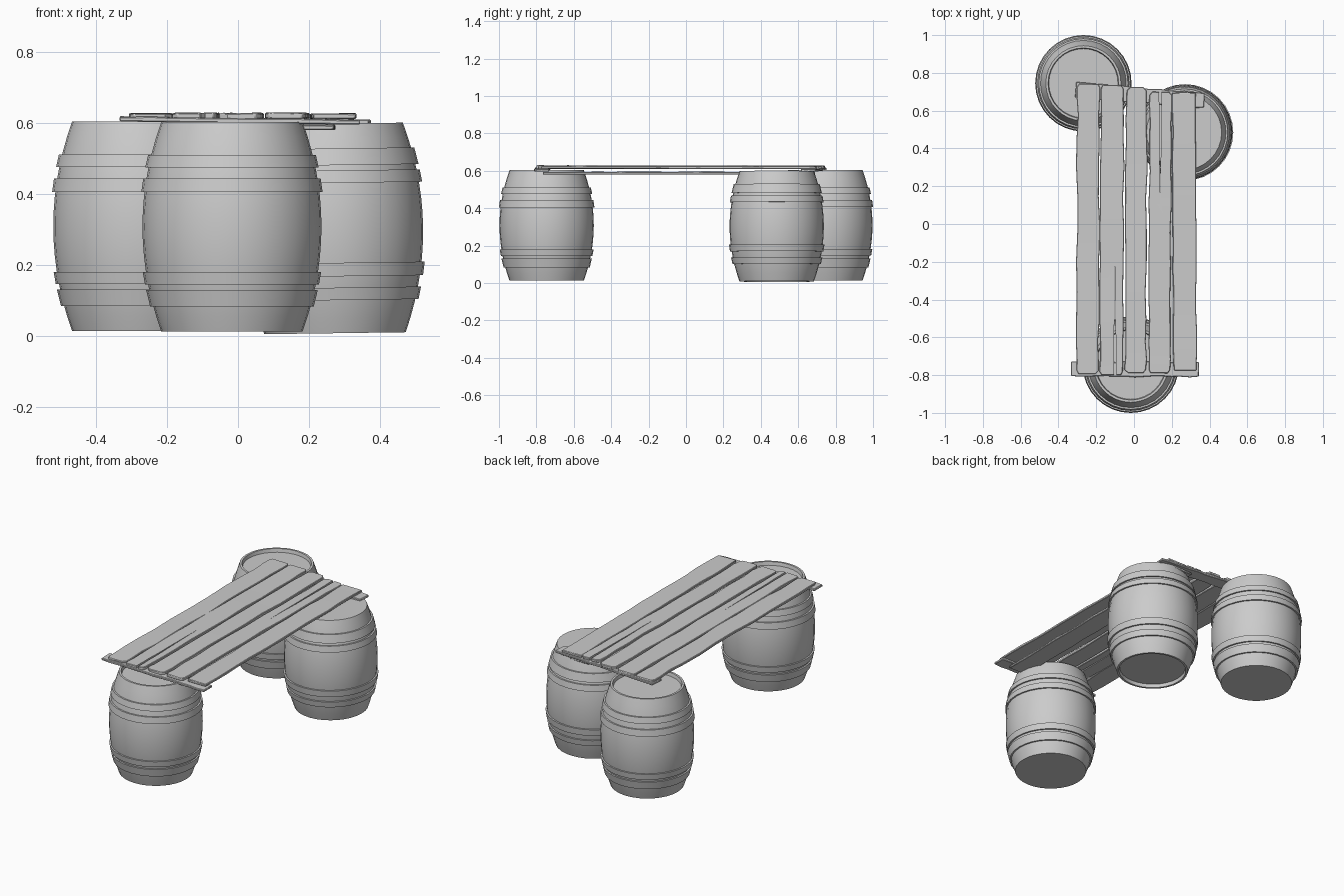
import bpy, bmesh, math, random
from mathutils import Vector, Matrix

random.seed(7)
cube = bpy.data.objects.get("Cube")
if cube:
    bpy.data.objects.remove(cube, do_unlink=True)

GREY = (0.6, 0.6, 0.6, 1)
grey = bpy.data.materials.new("weathered grey")
grey.use_nodes = True
grey.diffuse_color = GREY
grey.node_tree.nodes["Principled BSDF"].inputs["Base Color"].default_value = GREY


def add_object(name, bm):
    bmesh.ops.recalc_face_normals(bm, faces=bm.faces)
    mesh = bpy.data.meshes.new(name)
    bm.to_mesh(mesh)
    bm.free()
    mesh.materials.append(grey)
    obj = bpy.data.objects.new(name, mesh)
    bpy.context.collection.objects.link(obj)
    return obj


def smooth(obj, degrees):
    bpy.ops.object.select_all(action="DESELECT")
    obj.select_set(True)
    bpy.context.view_layer.objects.active = obj
    bpy.ops.object.shade_smooth_by_angle(angle=math.radians(degrees))


def lathe(name, profile, closed=False, sides=32):
    """Spin (radius, height) points round the z axis."""
    bm = bmesh.new()
    verts = [bm.verts.new((r, 0, z)) for r, z in profile]
    edges = [bm.edges.new(pair) for pair in zip(verts, verts[1:])]
    if closed:
        edges.append(bm.edges.new((verts[-1], verts[0])))
    bmesh.ops.spin(bm, geom=verts + edges, cent=(0, 0, 0), axis=(0, 0, 1),
                   angle=math.tau, steps=sides, use_duplicate=False)
    bmesh.ops.remove_doubles(bm, verts=bm.verts, dist=0.0005)
    obj = add_object(name, bm)
    smooth(obj, 30)
    return obj


# Barrels: bulging staves, a recessed lid and four hoops
HEIGHT = 0.59


def bulge(z):
    t = 2 * z / HEIGHT - 1
    return 0.252 - 0.053 * abs(t) ** 2.0


HOOPS = ((0.07, 0.117), (0.132, 0.167), (0.392, 0.43), (0.462, 0.497))


def barrel(name, place):
    staves = [(bulge(i * HEIGHT / 14), i * HEIGHT / 14) for i in range(15)]
    profile = [(0, 0)] + staves + [(0.187, HEIGHT), (0.183, HEIGHT - 0.02), (0, HEIGHT - 0.02)]
    parts = [lathe(name + "_body", profile)]
    for n, (low, high) in enumerate(HOOPS):
        out, inn = 0.009, -0.005
        section = [(bulge(low) + out, low), (bulge(high) + out, high),
                   (bulge(high) + inn, high), (bulge(low) + inn, low)]
        parts.append(lathe(f"{name}_hoop_{n + 1}", section, closed=True))
    for part in parts:
        part.matrix_world = place


barrel("front_barrel", Matrix.Translation((-0.017, -0.745, 0.013)))
barrel("back_barrel", Matrix.Translation((-0.268, 0.745, 0.014)))
# The third barrel stands upside down and leans a little
barrel("side_barrel", Matrix.Translation((0.265, 0.485, 0.598))
       @ Matrix.Rotation(math.radians(-0.8), 4, "Y") @ Matrix.Rotation(math.pi, 4, "X"))


def board(name, start, end, width, thick, wobble=0.005, rounded=0.0, steps=14):
    """A rough board between two centre points, with wavering edges."""
    start, end = Vector(start), Vector(end)
    along = (end - start).normalized()
    side = along.cross(Vector((0, 0, 1))).normalized()
    up = side.cross(along)
    bm = bmesh.new()
    rings = []
    for i in range(steps + 1):
        t = i / steps
        if rounded:
            t = 0.5 - 0.5 * math.cos(math.pi * t)
        centre = start.lerp(end, t)
        shrink = rounded if i in (0, steps) else 0
        left = width / 2 - shrink + random.uniform(-wobble, wobble)
        right = width / 2 - shrink + random.uniform(-wobble, wobble)
        lift = random.uniform(-0.0015, 0.0015)
        rings.append([bm.verts.new(centre + side * s + up * h) for s, h in (
            (-left, -thick / 2), (right, -thick / 2),
            (right, thick / 2 + lift), (-left, thick / 2 - lift))])
    for a, b in zip(rings, rings[1:]):
        for k in range(4):
            bm.faces.new((a[k], a[(k + 1) % 4], b[(k + 1) % 4], b[k]))
    bm.faces.new(rings[0])
    bm.faces.new(rings[-1])
    obj = add_object(name, bm)
    bevel = obj.modifiers.new("worn edges", "BEVEL")
    bevel.width = 0.003
    bevel.limit_method = "ANGLE"
    bevel.angle_limit = math.radians(50)
    smooth(obj, 30)
    return obj


def crack(obj, mouth, tip, gap):
    """Split a board with a narrow wedge."""
    bm = bmesh.new()
    rings = [[bm.verts.new((x, y, z)) for x, y in (
        (mouth[0] - gap, mouth[1]), (mouth[0] + gap, mouth[1]), tip)] for z in (0.55, 0.7)]
    bm.faces.new(rings[0])
    bm.faces.new(rings[1])
    for k in range(3):
        j = (k + 1) % 3
        bm.faces.new((rings[0][k], rings[0][j], rings[1][j], rings[1][k]))
    cutter = add_object(obj.name + "_crack_cutter", bm)
    cutter.hide_render = True
    cutter.hide_set(True)
    cutter.display_type = "WIRE"
    split = obj.modifiers.new("crack", "BOOLEAN")
    split.operation = "DIFFERENCE"
    split.object = cutter


# Long planks of the table top
Z = 0.619
outer_left = board("plank_1", (-0.248, -0.795, Z), (-0.24, 0.742, Z), 0.122, 0.015, 0.006, 0.014)
split_left = board("plank_2", (-0.12, -0.8, Z + 0.001), (-0.115, 0.735, Z), 0.124, 0.017, 0.004, 0.012)
middle = board("plank_3", (0.008, -0.79, Z), (0.014, 0.725, Z), 0.113, 0.017, 0.005, 0.02)
split_right = board("plank_4", (0.134, -0.79, Z + 0.001), (0.142, 0.7, Z), 0.116, 0.016, 0.004, 0.014)
outer_right = board("plank_5", (0.27, -0.775, Z), (0.265, 0.695, Z - 0.002), 0.123, 0.015, 0.003)
crack(split_left, (-0.1, -0.83), (-0.102, -0.22), 0.007)
crack(split_right, (0.14, 0.73), (0.138, 0.1), 0.007)

# Battens under both ends, and a loose board underneath
board("front_batten", (-0.333, -0.768, 0.611), (0.343, -0.771, 0.602), 0.078, 0.014, 0.004)
board("back_batten", (-0.309, 0.71, 0.61), (0.372, 0.655, 0.602), 0.08, 0.014, 0.004)
board("under_board", (0.21, -0.765, 0.587), (0.215, 0.69, 0.587), 0.12, 0.014, 0.003)
